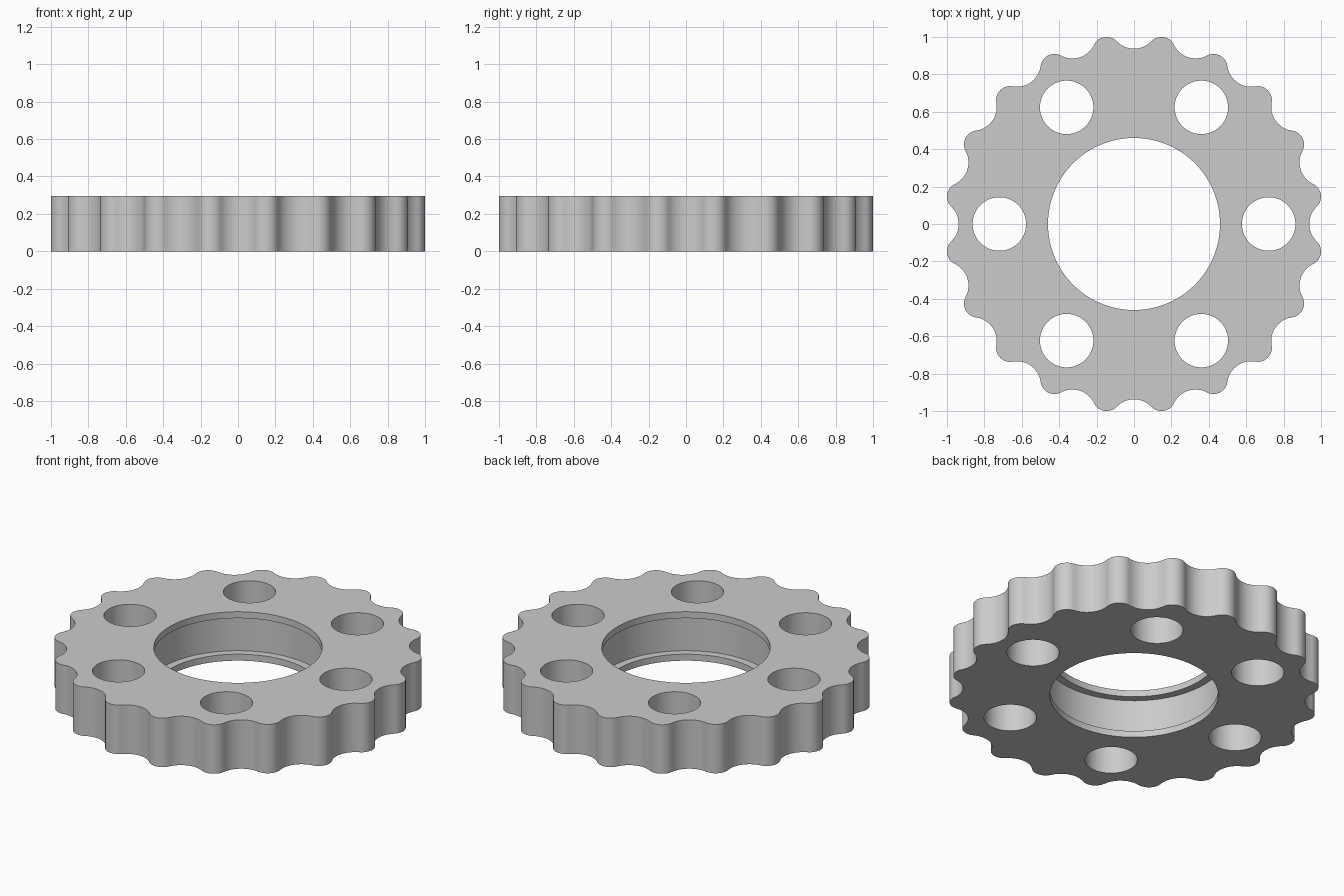
import bpy
import bmesh
from math import sin, cos, pi, radians, atan2, hypot

if "Cube" in bpy.data.objects:
    bpy.data.objects.remove(bpy.data.objects["Cube"], do_unlink=True)

HEIGHT = 0.295
TEETH = 20
HALF = pi / TEETH
TIP_R, TIP_C = 0.0745, 0.937      # tip arc radius and its centre distance
VALLEY = 0.937                    # distance from the axis to the valley floor
BORE_R, GROOVE_R, LIP = 0.46, 0.505, 0.039
HOLE_R, HOLE_C = 0.143, 0.72

grey = bpy.data.materials.new("plain grey")
grey.use_nodes = True
colour = (0.6, 0.6, 0.6, 1)
grey.diffuse_color = colour
grey.node_tree.nodes["Principled BSDF"].inputs["Base Color"].default_value = colour


def make_object(name, bm):
    bmesh.ops.recalc_face_normals(bm, faces=bm.faces)
    mesh = bpy.data.meshes.new(name)
    bm.to_mesh(mesh)
    bm.free()
    mesh.materials.append(grey)
    obj = bpy.data.objects.new(name, mesh)
    bpy.context.collection.objects.link(obj)
    return obj


def stack(name, rings):
    """Solid from closed rings of equal length, capped at both ends."""
    bm = bmesh.new()
    loops = [[bm.verts.new(p) for p in ring] for ring in rings]
    n = len(loops[0])
    for low, high in zip(loops, loops[1:]):
        for i in range(n):
            j = (i + 1) % n
            bm.faces.new((low[i], low[j], high[j], high[i]))
    bm.faces.new(loops[0])
    bm.faces.new(loops[-1])
    return make_object(name, bm)


def circle(r, z, cx=0, cy=0, n=96):
    return [(cx + r * cos(2 * pi * i / n), cy + r * sin(2 * pi * i / n), z)
            for i in range(n)]


def scalloped_outline():
    """Tip arcs and valley arcs that meet at a common tangent."""
    c = cos(HALF)
    valley_r = ((VALLEY ** 2 + TIP_C ** 2 - 2 * TIP_C * VALLEY * c - TIP_R ** 2)
                / (2 * (TIP_R + TIP_C * c - VALLEY)))
    valley_c = VALLEY + valley_r
    # Arc spans, measured from each arc's own radial direction
    tip_span = atan2(valley_c * sin(HALF), valley_c * c - TIP_C)
    valley_span = tip_span - HALF
    steps = 12
    points = []
    for k in range(TEETH):
        for angle, dist, r, span, turn in (
                (2 * k * HALF, valley_c, -valley_r, valley_span, -1),
                ((2 * k + 1) * HALF, TIP_C, TIP_R, tip_span, 1)):
            for i in range(steps):
                a = angle + turn * span * (2 * i / steps - 1)
                points.append((dist * cos(angle) + r * cos(a),
                               dist * sin(angle) + r * sin(a)))
    return points


# Scalloped ring body
outline = scalloped_outline()
ring = stack("scalloped_ring", [[(x, y, z) for x, y in outline] for z in (0, HEIGHT)])

# Centre bore with a wide groove between two lips
cutters = [stack("bore_cutter", [
    circle(BORE_R, -0.1), circle(BORE_R, LIP), circle(GROOVE_R, LIP),
    circle(GROOVE_R, HEIGHT - LIP), circle(BORE_R, HEIGHT - LIP),
    circle(BORE_R, HEIGHT + 0.1)])]

# Six through holes
for k in range(6):
    a = radians(60 * k)
    x, y = HOLE_C * cos(a), HOLE_C * sin(a)
    cutters.append(stack("hole_cutter", [
        circle(HOLE_R, z, x, y, 64) for z in (-0.1, HEIGHT + 0.1)]))

for cutter in cutters:
    cutter.hide_render = True
    mod = ring.modifiers.new(cutter.name, "BOOLEAN")
    mod.operation = "DIFFERENCE"
    mod.solver = "EXACT"
    mod.object = cutter

# Bake the cuts and drop the cutters
bpy.context.view_layer.update()
evaluated = ring.evaluated_get(bpy.context.evaluated_depsgraph_get())
cut_mesh = bpy.data.meshes.new_from_object(evaluated)
ring.modifiers.clear()
ring.data = cut_mesh
for cutter in cutters:
    bpy.data.objects.remove(cutter, do_unlink=True)

# Smooth walls with crisp rims
bpy.ops.object.select_all(action="DESELECT")
ring.select_set(True)
bpy.context.view_layer.objects.active = ring
bpy.ops.object.shade_smooth_by_angle(angle=radians(30))
